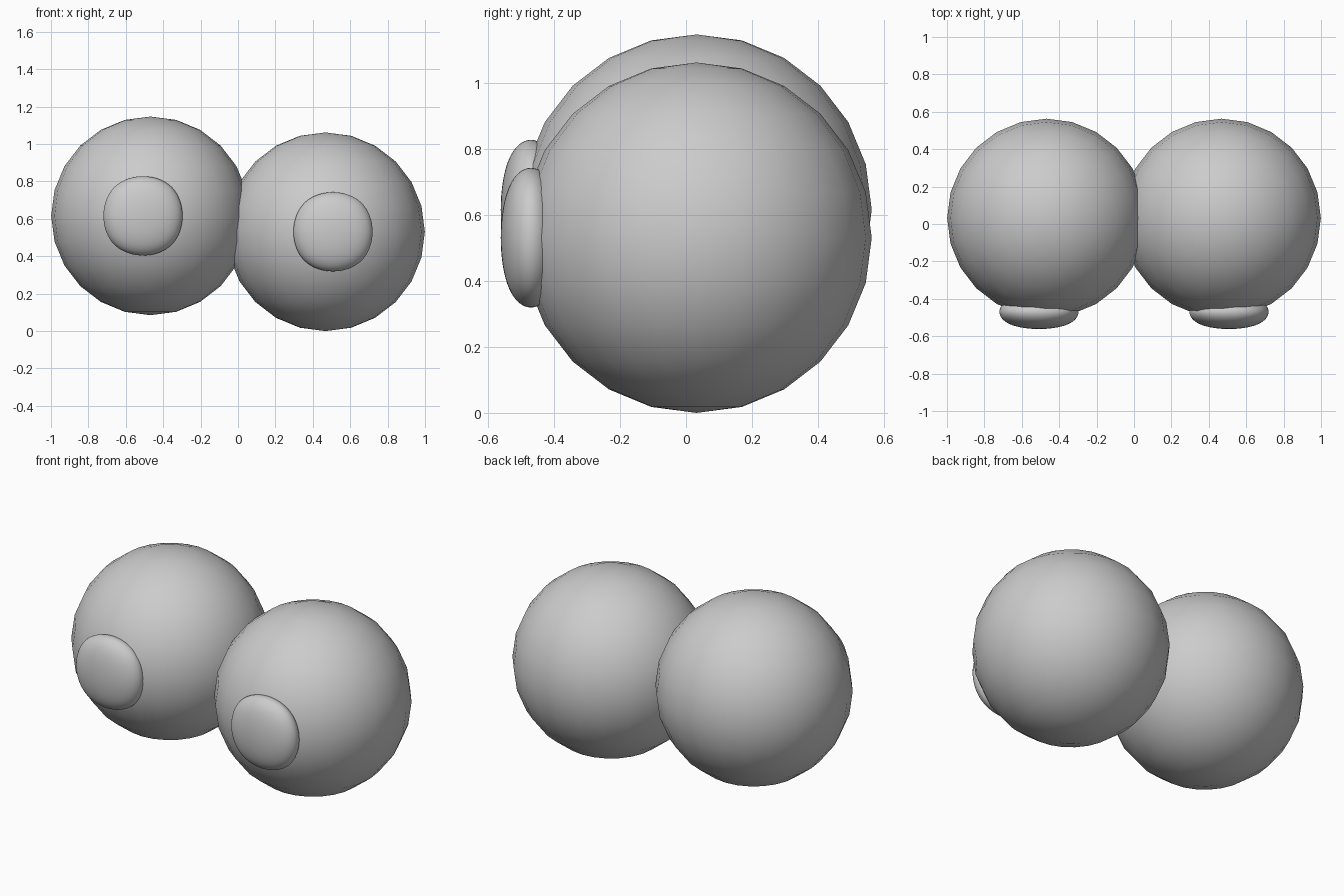
import bpy

if "Cube" in bpy.data.objects:
    bpy.data.objects.remove(bpy.data.objects["Cube"])


def eyeball(name, x, z):
    # Smooth 24-sided ball
    bpy.ops.mesh.primitive_uv_sphere_add(segments=24, ring_count=12, radius=0.531,
                                         location=(x, 0.032, z))
    ob = bpy.context.object
    ob.name = name
    bpy.ops.object.shade_smooth()


def pupil(name, x, z):
    # Flattened cushion: a cube rounded by subdivision
    bpy.ops.mesh.primitive_cube_add(size=2, location=(x, -0.47, z))
    ob = bpy.context.object
    ob.name = name
    ob.scale = (0.252, 0.109, 0.252)
    sub = ob.modifiers.new("round", 'SUBSURF')
    sub.levels = sub.render_levels = 4
    bpy.ops.object.shade_smooth()


# Left pair sits slightly higher than the right pair
for side, s, z in (("left", -1, 0.616), ("right", 1, 0.531)):
    eyeball(side + "_eyeball", s * 0.468, z)
    pupil(side + "_pupil", s * 0.508, z)
